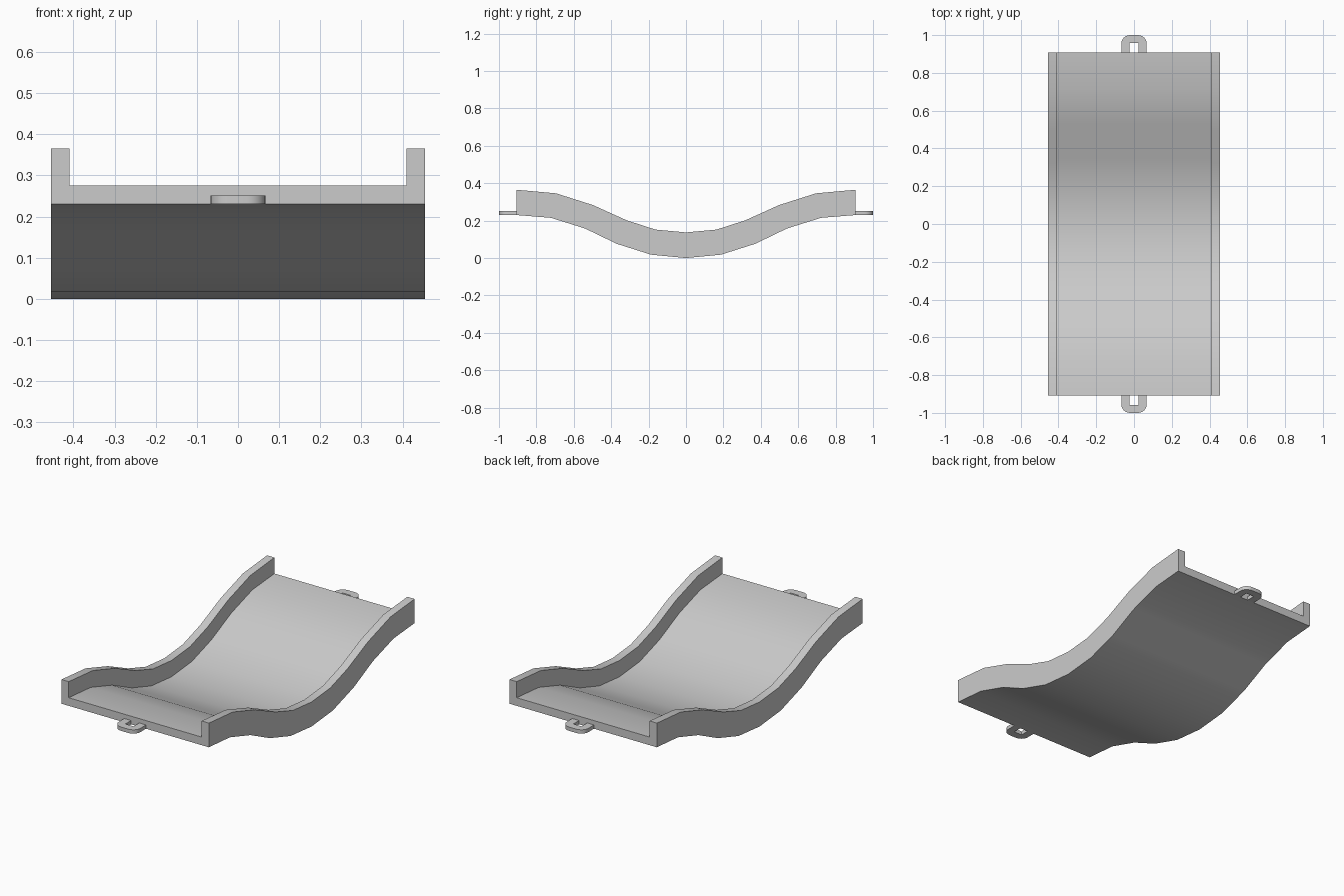
import bpy, bmesh, math

if "Cube" in bpy.data.objects:
    bpy.data.objects.remove(bpy.data.objects["Cube"])

HALF_W, INNER_W, END = 0.455, 0.41, 0.907
FLOOR = 0.335   # floor height as a fraction of the wall height

# Half of the side profile: (bottom y, bottom z, top y, top z)
HALF = [(0, 0, 0, 0.137), (0.187, 0.018, 0.163, 0.152), (0.37, 0.076, 0.318, 0.202),
        (0.54, 0.158, 0.497, 0.283), (0.722, 0.215, 0.695, 0.346), (END, 0.23, END, 0.365)]


def finish(bm, name):
    bmesh.ops.recalc_face_normals(bm, faces=bm.faces[:])
    mesh = bpy.data.meshes.new(name)
    bm.to_mesh(mesh)
    bm.free()
    obj = bpy.data.objects.new(name, mesh)
    bpy.context.collection.objects.link(obj)
    bpy.ops.object.select_all(action='DESELECT')
    obj.select_set(True)
    bpy.context.view_layer.objects.active = obj
    bpy.ops.object.shade_smooth_by_angle(angle=math.radians(35))
    return obj


# Track: U-shaped section swept along the wavy profile
stations = [(-a, b, -c, d) for a, b, c, d in reversed(HALF[1:])] + HALF
section = [(-HALF_W, 0), (HALF_W, 0), (HALF_W, 1), (INNER_W, 1),
           (INNER_W, FLOOR), (-INNER_W, FLOOR), (-INNER_W, 1), (-HALF_W, 1)]
bm = bmesh.new()
rings = [[bm.verts.new((x, by + (ty - by) * t, bz + (tz - bz) * t)) for x, t in section]
         for by, bz, ty, tz in stations]
for r0, r1 in zip(rings, rings[1:]):
    for i in range(8):
        j = (i + 1) % 8
        bm.faces.new((r0[i], r0[j], r1[j], r1[i]))
bm.faces.new(rings[0])
bm.faces.new(rings[-1])
finish(bm, "track_channel")


# Connector loops: rounded U outline with a rectangular slot
def connector(name, side):
    w, slot, r, tip = 0.067, 0.025, 0.045, 1.0
    outline = [(w, END)]
    for cx, start in ((w - r, 0), (r - w, 90)):
        for k in range(7):
            a = math.radians(start + 15 * k)
            outline.append((cx + r * math.cos(a), tip - r + r * math.sin(a)))
    outline += [(-w, END), (-slot, END), (-slot, 0.957), (slot, 0.957), (slot, END)]
    bm = bmesh.new()
    face = bm.faces.new([bm.verts.new((x, y * side, 0.23)) for x, y in outline])
    top = bmesh.ops.extrude_face_region(bm, geom=[face])
    for v in top["geom"]:
        if isinstance(v, bmesh.types.BMVert):
            v.co.z += 0.021
    finish(bm, name)


connector("front_connector", -1)
connector("back_connector", 1)
